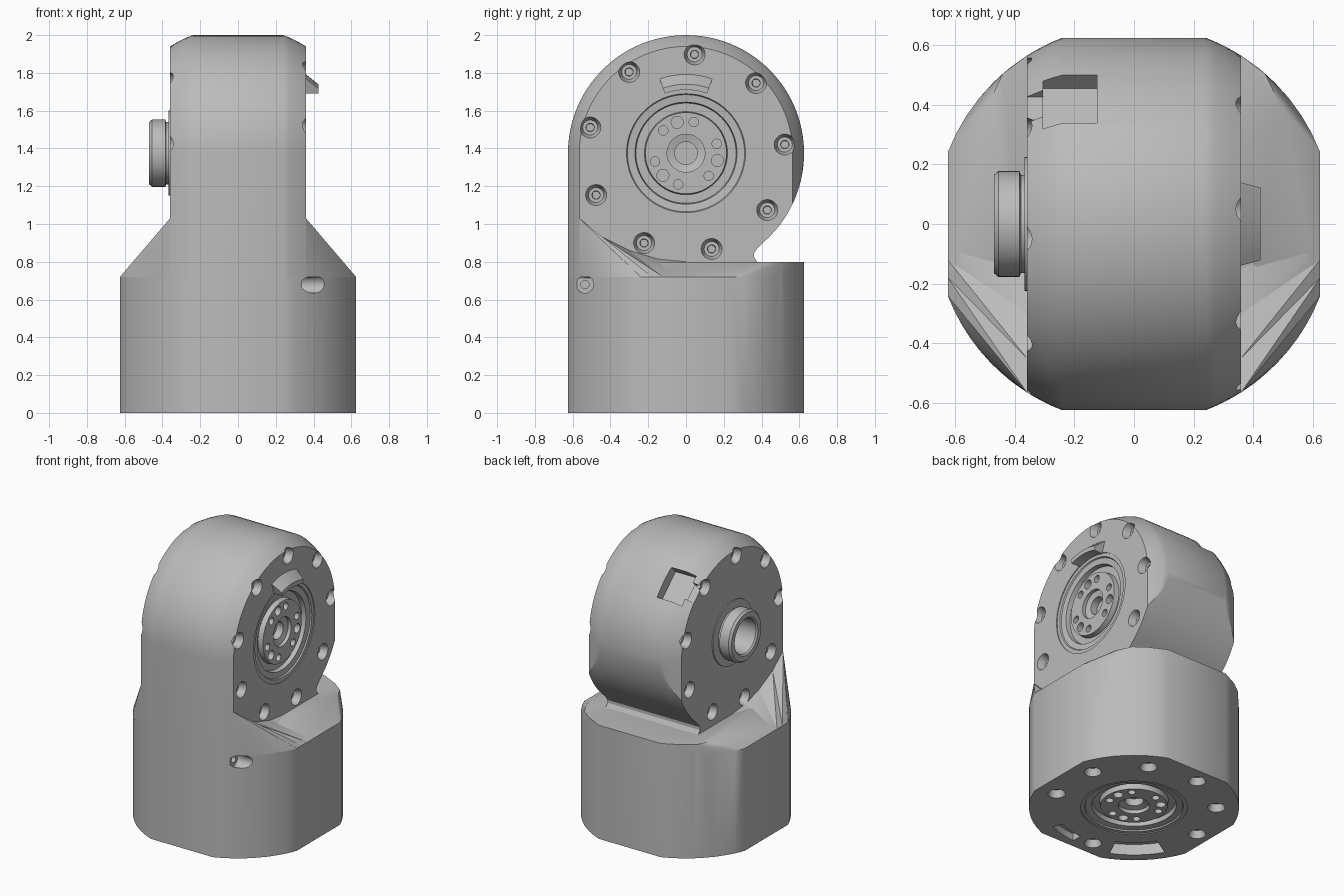
import bpy, bmesh
from math import sin, cos, acos, radians, degrees, sqrt, pi
from mathutils import Matrix, Vector

if "Cube" in bpy.data.objects:
    bpy.data.objects.remove(bpy.data.objects["Cube"])

FLAT, ROUND, FACE, AXIS = 0.625, 0.67, 0.36, 1.375
CORNER = degrees(acos(FLAT / ROUND))

grey = bpy.data.materials.new("machined grey")
grey.use_nodes = True
grey.diffuse_color = (0.5, 0.5, 0.5, 1)
grey.node_tree.nodes["Principled BSDF"].inputs["Base Color"].default_value = (0.5, 0.5, 0.5, 1)


def make(name, bm):
    bmesh.ops.recalc_face_normals(bm, faces=bm.faces)
    mesh = bpy.data.meshes.new(name)
    bm.to_mesh(mesh)
    bm.free()
    ob = bpy.data.objects.new(name, mesh)
    bpy.context.collection.objects.link(ob)
    mesh.materials.append(grey)
    return ob


def span(a, b, n):
    return [a + (b - a) * i / (n - 1) for i in range(n)]


def arc(r, a, b, n):
    return [(r * cos(radians(t)), r * sin(radians(t))) for t in span(a, b, n)]


def frame(u, v, w, origin):
    m = Matrix((u, v, w)).transposed().to_4x4()
    m.translation = origin
    return m


# Local z points out of each mounting face
LEFT = frame((0, 1, 0), (0, 0, 1), (1, 0, 0), (FACE, 0, AXIS))
RIGHT = frame((0, -1, 0), (0, 0, 1), (-1, 0, 0), (-FACE, 0, AXIS))
BOTTOM = frame((1, 0, 0), (0, -1, 0), (0, 0, -1), (0, 0, 0))


def loft(bm, rings, closed=False):
    """Skin matching rings of points; cap the ends unless closed."""
    rows = [[bm.verts.new(p) for p in ring] for ring in rings]
    pairs = list(zip(rows, rows[1:])) + ([(rows[-1], rows[0])] if closed else [])
    for a, b in pairs:
        for i in range(len(a)):
            j = (i + 1) % len(a)
            bm.faces.new((a[i], a[j], b[j], b[i]))
    if not closed:
        bm.faces.new(rows[0])
        bm.faces.new(rows[-1])


def lathe(bm, profile, m, at=(0, 0), n=32, closed=False):
    """Turn (radius, height) points about local z."""
    loft(bm, [[m @ Vector((at[0] + r * cos(2 * pi * i / n), at[1] + r * sin(2 * pi * i / n), h))
               for i in range(n)] for r, h in profile], closed)


def sector(bm, m, mid, half, low, high):
    """Curved block; low and high are (inner radius, outer radius, height)."""
    rings = []
    for r0, r1, h in (low, high):
        pts = arc(r0, mid - half, mid + half, 9) + arc(r1, mid + half, mid - half, 9)
        rings.append([m @ Vector((x, y, h)) for x, y in pts])
    loft(bm, rings)


def block(bm, size, m):
    bmesh.ops.create_cube(bm, size=1, matrix=m @ Matrix.Diagonal((*size, 1)))


def hull(bm, pts):
    verts = [bm.verts.new(p) for p in pts]
    res = bmesh.ops.convex_hull(bm, input=verts)
    spare = {v for v in res["geom_interior"] + res["geom_unused"] if isinstance(v, bmesh.types.BMVert)}
    bmesh.ops.delete(bm, geom=list(spare), context='VERTS')


def cut(target, bm):
    cutter = make("cutter", bm)
    cutter.hide_render = True
    mod = target.modifiers.new("cut", 'BOOLEAN')
    mod.operation, mod.solver, mod.object = 'DIFFERENCE', 'EXACT', cutter
    bpy.context.view_layer.objects.active = target
    bpy.ops.object.modifier_apply(modifier=mod.name)
    bpy.data.objects.remove(cutter)


def screw_holes(bm, m, angles):
    for a in angles:
        at = (0.525 * cos(radians(a)), 0.525 * sin(radians(a)))
        lathe(bm, [(0.02, -0.1), (0.022, -0.05), (0.04, -0.05), (0.056, 0), (0.056, 0.1)], m, at, 20)


def hub_recess(bm, m):
    lathe(bm, [(0.06, -0.1), (0.06, -0.05), (0.1, -0.04), (0.1, -0.015), (0.215, -0.015),
               (0.22, -0.05), (0.265, -0.05), (0.27, -0.02), (0.31, -0.015), (0.315, -0.006),
               (0.34, -0.006), (0.34, 0.02)], m, n=64)


def hub_holes(bm, m):
    for a in (17, 76, 106, 135, 195, 224, 256, 315, 347):
        r = 0.032 if a in (106, 224, 347) else 0.025
        at = (0.17 * cos(radians(a)), 0.17 * sin(radians(a)))
        lathe(bm, [(r, -0.06), (r, -0.001)], m, at, 16)


# Base: a round plan with four flats and a sloping top edge
plan = [p for q in range(4) for p in arc(ROUND, 90 * q + CORNER, 90 * q + 90 - CORNER, 9)]
bm = bmesh.new()
crown = [(s * x, y, 0.8) for s in (1, -1)
         for x, y in ((FACE, -0.5), (FACE, 0.2), (0.49, 0.4), (0.44, 0.505), (FACE, 0.565), (0.24, FLAT))]
hull(bm, [(x, y, z) for z in (0, 0.72) for x, y in plan] + crown)
bmesh.ops.dissolve_limit(bm, angle_limit=0.01, verts=bm.verts, edges=bm.edges)
base = make("base", bm)

# Base cuts: lower hub, screw holes, mating pockets and the side screw
bm = bmesh.new()
hub_recess(bm, BOTTOM)
screw_holes(bm, BOTTOM, [-20 - 40 * k for k in range(9) if k not in (5, 7)])
sector(bm, BOTTOM, -228, 17, (0.46, 0.59, -0.07), (0.44, 0.61, 0.05))
sector(bm, BOTTOM, -284, 11, (0.5, 0.57, -0.05), (0.5, 0.57, 0.05))
side = frame((0, 1, 0), (0, 0, 1), (1, 0, 0), (0.34, -0.535, 0.68))
lathe(bm, [(0.022, -0.08), (0.022, 0), (0.046, 0), (0.046, 0.3)], side, n=24)
cut(base, bm)
bm = bmesh.new()
hub_holes(bm, BOTTOM)
cut(base, bm)


# Head: arched body whose side edges follow the round plan
def head_ring(x):
    w = min(FLAT, sqrt(ROUND ** 2 - x * x))
    low = -max(degrees(acos(w / FLAT)), 0.5)
    pts = [(-w, 0.72 - AXIS)] + arc(w, 180, 0, 49) + arc(FLAT, low, -48, 14)
    pts += [(y, z - AXIS) for y, z in ((0.375, 0.868), (0.36, 0.845), (0.36, 0.825),
                                       (0.375, 0.802), (0.4, 0.79), (0.4, 0.72))]
    return [(x, y, z + AXIS) for y, z in pts]


bm = bmesh.new()
half = span(0.24, FACE, 5)
loft(bm, [head_ring(x) for x in [-h for h in reversed(half)] + half])
head = make("head", bm)

# Head cuts: output hub, screw holes on both faces, connector pocket
bm = bmesh.new()
hub_recess(bm, LEFT)
for m in (LEFT, RIGHT):
    screw_holes(bm, m, [5 + 40 * k for k in range(9)])
cut(head, bm)
bm = bmesh.new()
hub_holes(bm, LEFT)
tilt = Matrix.Translation((0, 0, AXIS)) @ Matrix.Rotation(radians(-43), 4, 'X')
block(bm, (0.18, 0.22, 0.14), tilt @ Matrix.Translation((-0.215, 0, 0.62)))
cut(head, bm)
bm = bmesh.new()
block(bm, (0.12, 0.12, 0.14), tilt @ Matrix.Translation((-0.33, 0, 0.63)))
cut(head, bm)

# Shoulders: sloping webs from the base up to the front of the head
inner = [(-0.565, 1.03), (-0.45, 0.935), (-0.3, 0.86), (-0.15, 0.815), (0, 0.8)]
outer = span(-0.24, 0, len(inner))
bm = bmesh.new()
for s in (1, -1):
    edge = arc(ROUND, -57.5, -CORNER, 9)
    hull(bm, [(s * x, y, 0.72) for x, y in edge] + [(s * FACE, *inner[0]), (s * 0.3, -0.24, 0.72)])
    for k in range(len(inner) - 1):
        pts = []
        for (y, z), yo in zip(inner[k:k + 2], outer[k:k + 2]):
            pts += [(s * FACE, y, z), (s * FLAT, yo, 0.72), (s * 0.34, y, 0.715)]
        hull(bm, pts)
shoulders = make("shoulders", bm)

# Index tab on the output face
bm = bmesh.new()
sector(bm, LEFT, 90, 19.5, (0.335, 0.425, -0.01), (0.335, 0.365, 0.065))
tab = make("index_tab", bm)

# Hollow bearing boss on the opposite face
bm = bmesh.new()
lathe(bm, [(0.12, -0.01), (0.225, -0.01), (0.225, 0.007), (0.165, 0.007), (0.165, 0.02),
           (0.178, 0.025), (0.178, 0.095), (0.165, 0.11), (0.13, 0.11), (0.12, 0.1)],
      RIGHT, n=48, closed=True)
boss = make("bearing_boss", bm)

# Bore inside the boss
bm = bmesh.new()
lathe(bm, [(0.12, -0.1), (0.12, 0.05)], RIGHT, n=48)
cut(head, bm)

bpy.ops.object.select_all(action='DESELECT')
for ob in (base, head, shoulders, tab, boss):
    ob.select_set(True)
bpy.context.view_layer.objects.active = base
bpy.ops.object.shade_smooth_by_angle(angle=radians(28))
